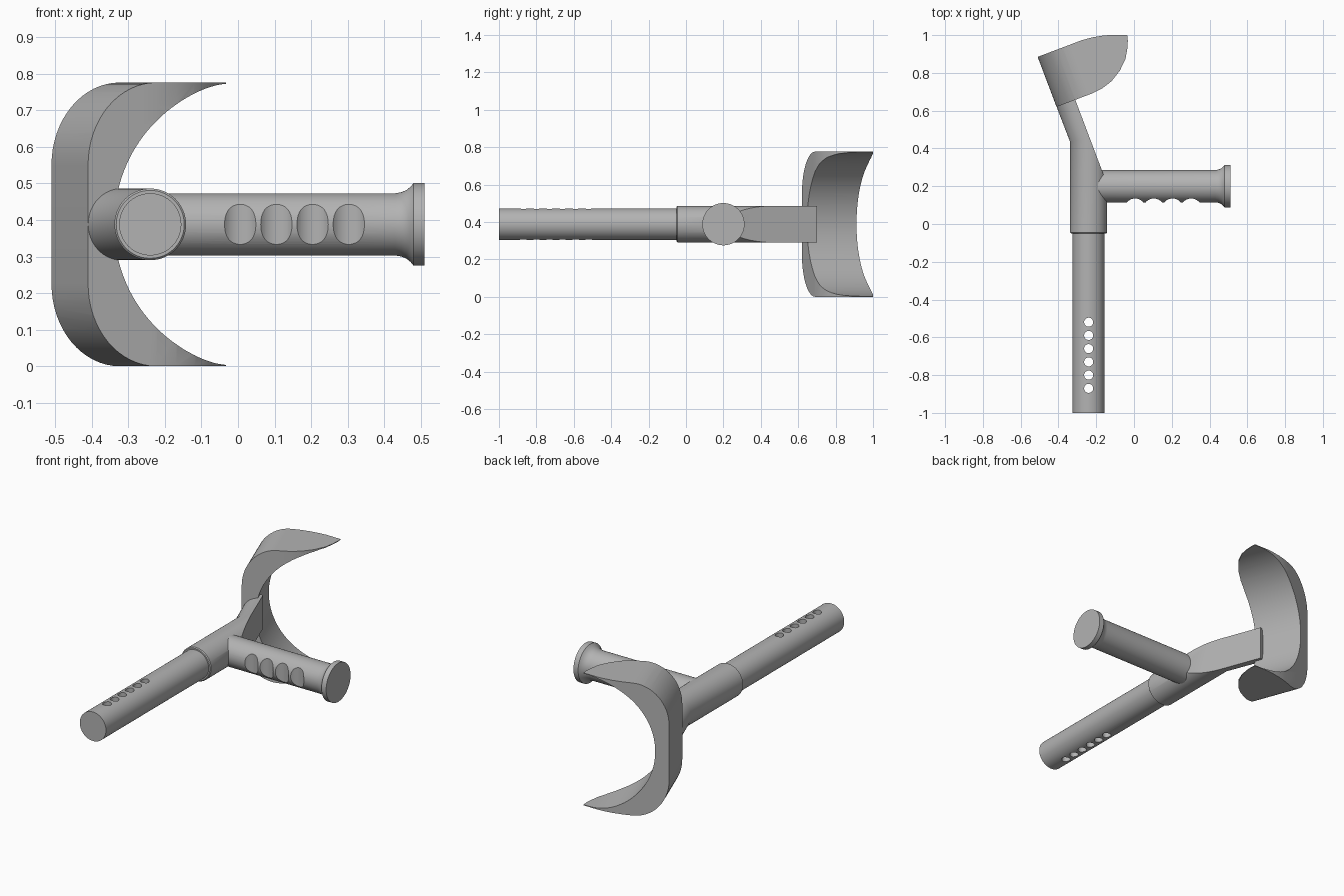
import bpy
import bmesh
from math import sin, cos, pi, radians, tan, sqrt
from mathutils import Vector

if "Cube" in bpy.data.objects:
    bpy.data.objects.remove(bpy.data.objects["Cube"], do_unlink=True)

AX, AZ = -0.24, 0.388            # shaft axis
TILT = radians(20.7)             # lean of the forearm support
ACROSS = Vector((cos(TILT), sin(TILT), 0))
ALONG = Vector((-sin(TILT), cos(TILT), 0))
CUFF = Vector((-0.41, 0.62, AZ))  # outer front corner of the cuff
UP = Vector((0, 0, 1))

grey = bpy.data.materials.new("plain grey")
grey.use_nodes = True
GREY = (0.45, 0.45, 0.45, 1)
grey.diffuse_color = GREY
grey.node_tree.nodes["Principled BSDF"].inputs["Base Color"].default_value = GREY


def finish(name, bm):
    bmesh.ops.recalc_face_normals(bm, faces=bm.faces)
    mesh = bpy.data.meshes.new(name)
    bm.to_mesh(mesh)
    bm.free()
    mesh.materials.append(grey)
    obj = bpy.data.objects.new(name, mesh)
    bpy.context.collection.objects.link(obj)
    return obj


def loft(rings):
    """Skin a list of closed point rings and cap both ends."""
    bm = bmesh.new()
    loops = [[bm.verts.new(p) for p in ring] for ring in rings]
    for a, b in zip(loops, loops[1:]):
        for i in range(len(a)):
            j = (i + 1) % len(a)
            bm.faces.new((a[i], a[j], b[j], b[i]))
    bm.faces.new(loops[0])
    bm.faces.new(loops[-1])
    return bm


def ring(center, r, side, other, sides=64):
    return [Vector(center) + side * (r * cos(2 * pi * i / sides))
            + other * (r * sin(2 * pi * i / sides)) for i in range(sides)]


def rod(center, half, r, sides=32):
    """Vertical cylinder."""
    c = Vector(center)
    return loft([ring(c + UP * s * half, r, Vector((1, 0, 0)), Vector((0, 1, 0)), sides)
                 for s in (-1, 1)])


def activate(obj):
    bpy.ops.object.select_all(action='DESELECT')
    obj.select_set(True)
    bpy.context.view_layer.objects.active = obj


def boolean(obj, cutter, operation):
    cutter.hide_render = True
    mod = obj.modifiers.new("cut", 'BOOLEAN')
    mod.operation, mod.solver, mod.object = operation, 'EXACT', cutter
    activate(obj)
    bpy.ops.object.modifier_apply(modifier=mod.name)
    bpy.data.objects.remove(cutter, do_unlink=True)


def smooth(obj):
    activate(obj)
    bpy.ops.object.shade_smooth_by_angle(angle=radians(30))


X, Y = Vector((1, 0, 0)), Vector((0, 1, 0))

# Lower shaft with a row of adjustment holes
shaft = finish("shaft", loft([ring((AX, y, AZ), 0.085, X, UP) for y in (-1, 0)]))
for i in range(6):
    boolean(shaft, finish("hole_cutter", rod((AX, -0.87 + 0.07 * i, AZ), 0.2, 0.024)), 'DIFFERENCE')
smooth(shaft)

# Sleeve that bends into the support arm, trimmed flat on the inner side
R = 0.098
elbow = X + Y * tan(TILT / 2)
arm_end = CUFF + ACROSS * R + ALONG * 0.045
bm = loft([ring((AX, -0.05, AZ), R - 0.005, X, UP),
           ring((AX, -0.045, AZ), R, X, UP),
           ring((AX, 0.452, AZ), R, elbow, UP),
           ring(arm_end, R, ACROSS, UP)])
bmesh.ops.bisect_plane(bm, geom=bm.verts[:] + bm.edges[:] + bm.faces[:],
                       plane_co=CUFF + ACROSS * 0.106, plane_no=ACROSS, clear_outer=True)
bmesh.ops.holes_fill(bm, edges=[e for e in bm.edges if e.is_boundary], sides=0)
smooth(finish("sleeve_and_arm", bm))

# Hand grip with flared end and finger grooves
profile = [(AX, 0.085), (0.43, 0.085), (0.447, 0.088), (0.461, 0.094),
           (0.472, 0.103), (0.48, 0.113), (0.51, 0.113)]
grip = finish("hand_grip", loft([ring((x, 0.2, AZ), r, Y, UP) for x, r in profile]))
for i in range(4):
    boolean(grip, finish("groove_cutter", rod((0.006 + 0.099 * i, 0.079, AZ), 0.2, 0.056, 64)),
            'DIFFERENCE')
smooth(grip)

# Forearm cuff: C-shaped section extruded along the lean
H, BORE, MID = 0.388, 0.384, 0.46
N = 16
corner = [(0.2 - 0.2 * cos(pi / 2 * i / N), 0.163 + (H - 0.163) * sin(pi / 2 * i / N))
          for i in range(N + 1)]
outer = [(u, -z) for u, z in reversed(corner)] + corner
inner = [(MID - BORE * cos(a), BORE * sin(a))
         for a in (pi / 2 - pi * i / 64 for i in range(65))]
section = [(0.52, -H)] + outer + [(0.52, H), (0.52, BORE)] + inner + [(0.52, -BORE)]


def cuff_point(u, v, z):
    return CUFF + ACROSS * u + ALONG * v + UP * z


cuff = finish("forearm_cuff", loft([[cuff_point(u, v, z) for u, z in section]
                                    for v in (0, 0.283)]))

# Rounded outline that trims the cuff tips
outline = [(-0.1, 0), (0.2, 0), (0.26, 0.006), (0.32, 0.024), (0.38, 0.06), (0.43, 0.107),
           (0.46, 0.157), (0.477, 0.195), (0.484, 0.223), (0.40, 0.256), (0.36, 0.267),
           (0.31, 0.277), (0.25, 0.283), (-0.1, 0.283)]
trim = finish("cuff_trim", loft([[cuff_point(u, v, z) for u, v in outline] for z in (-0.6, 0.6)]))
boolean(cuff, trim, 'INTERSECT')
smooth(cuff)
